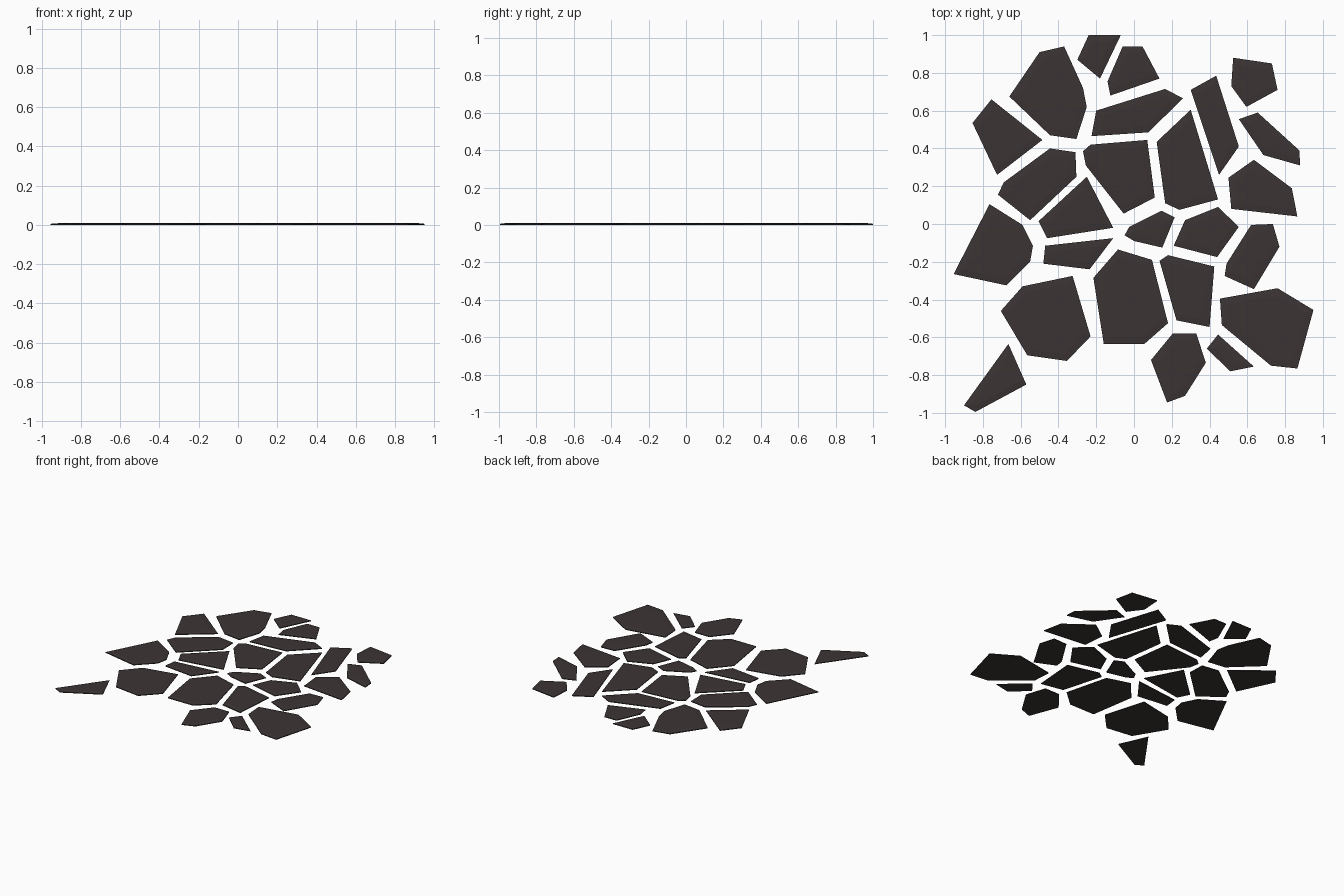
import bpy
import bmesh

stone_mat = bpy.data.materials.new("dark_brown_stone")
stone_mat.diffuse_color = (0.045, 0.034, 0.034, 1.0)

count = 0


def stone(*pts, rim=0.006, top=0.010, chamfer=0.035):
    """Flat paving stone: outline, short vertical rim, sloped border, flat top."""
    global count
    count += 1
    bm = bmesh.new()
    base = bm.faces.new([bm.verts.new((x, y, 0)) for x, y in reversed(pts)])
    base.normal_update()
    if base.normal.z > 0:
        base.normal_flip()
    bm.faces.new([bm.verts.new((v.co.x, v.co.y, rim)) for v in reversed(base.verts[:])])
    bm.faces.ensure_lookup_table()
    cap = bm.faces[1]
    lower, upper = base.verts[:], cap.verts[:][::-1]
    n = len(lower)
    for i in range(n):
        j = (i + 1) % n
        bm.faces.new((lower[j], lower[i], upper[i], upper[j]))
    bmesh.ops.recalc_face_normals(bm, faces=bm.faces[:])
    bmesh.ops.inset_region(bm, faces=[cap], thickness=chamfer, use_even_offset=True)
    for v in cap.verts:
        v.co.z = top
    me = bpy.data.meshes.new("paving_stone")
    bm.to_mesh(me)
    bm.free()
    me.materials.append(stone_mat)
    ob = bpy.data.objects.new("paving_stone_%02d" % count, me)
    bpy.context.collection.objects.link(ob)


# back row
stone((-.37, .94), (-.27, .72), (-.25, .62), (-.305, .45), (-.445, .47), (-.66, .675), (-.5, .91))
stone((-.24, 1), (-.07, 1), (-.18, .77), (-.3, .87))
stone((-.06, .94), (.045, .94), (.135, .77), (-.125, .68), (-.14, .755))
stone((.165, .715), (.26, .665), (.075, .485), (-.225, .465), (-.2, .6))
stone((.435, .785), (.555, .41), (.45, .26), (.3, .71))
stone((.525, .88), (.73, .85), (.76, .71), (.595, .62), (.515, .73))
stone((.655, .59), (.875, .39), (.88, .31), (.685, .365), (.555, .555))

# upper middle row
stone((-.755, .66), (-.485, .445), (-.725, .26), (-.855, .535))
stone((-.445, .4), (-.31, .38), (-.305, .25), (-.55, .02), (-.72, .155), (-.69, .22))
stone((.07, .445), (.11, .14), (-.055, .055), (-.255, .31), (-.27, .385), (-.23, .42))
stone((.3, .605), (.445, .13), (.24, .075), (.165, .11), (.12, .435))
stone((.635, .34), (.835, .19), (.865, .04), (.515, .08), (.5, .245))

# lower middle row
stone((-.765, .105), (-.59, -.005), (-.535, -.115), (-.55, -.2), (-.675, -.325), (-.955, -.265))
stone((-.25, .25), (-.11, -.02), (-.46, -.075), (-.505, .015))
stone((-.11, -.075), (-.235, -.24), (-.48, -.21), (-.47, -.115))
stone((.145, .07), (.215, .035), (.15, -.125), (0, -.09), (-.05, -.06), (-.025, -.015))
stone((.445, .09), (.555, -.015), (.44, -.175), (.21, -.115), (.27, .02))
stone((.62, -.005), (.735, 0), (.77, -.12), (.635, -.345), (.48, -.275), (.49, -.21))

# front row
stone((-.325, -.275), (-.23, -.595), (-.355, -.725), (-.565, -.695), (-.705, -.46), (-.59, -.33))
stone((-.665, -.635), (-.57, -.85), (-.84, -.995), (-.9, -.96), chamfer=0.03)
stone((-.085, -.135), (.095, -.19), (.18, -.525), (.055, -.635), (-.16, -.635), (-.215, -.285))
stone((.18, -.165), (.425, -.225), (.4, -.545), (.225, -.51), (.135, -.195))
stone((.76, -.34), (.95, -.455), (.865, -.765), (.725, -.75), (.465, -.535), (.455, -.395))
stone((.205, -.58), (.33, -.58), (.38, -.735), (.27, -.91), (.175, -.945), (.09, -.72))
stone((.445, -.585), (.635, -.755), (.51, -.78), (.385, -.66))
